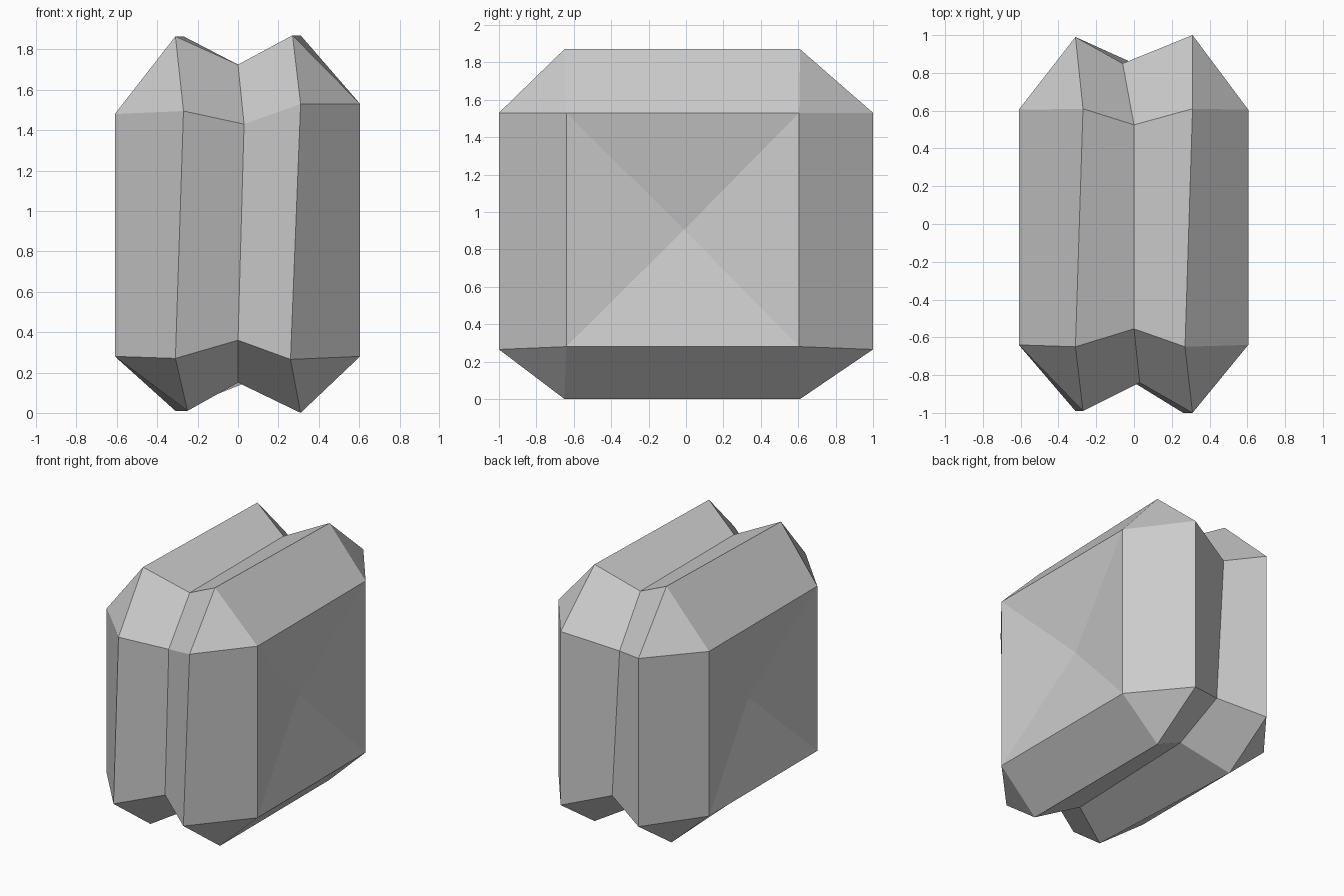
import bpy
import bmesh

cube = bpy.data.objects.get("Cube")
if cube:
    bpy.data.objects.remove(cube, do_unlink=True)

# Plain stone colour
grey = (0.6, 0.6, 0.6, 1.0)
mat = bpy.data.materials.new("stone grey")
mat.use_nodes = True
mat.diffuse_color = grey
shader = mat.node_tree.nodes["Principled BSDF"]
shader.inputs["Base Color"].default_value = grey
shader.inputs["Roughness"].default_value = 0.9

bm = bmesh.new()


def ring(xs, y_out, y_in, z_out, z_in):
    """Chamfered rectangle in y-z; each pair is (low, high)."""
    (yf, yb), (yfi, ybi), (zl, zh), (zli, zhi) = y_out, y_in, z_out, z_in
    outline = [(yf, zli), (yf, zhi), (yfi, zh), (ybi, zh),
               (yb, zhi), (yb, zli), (ybi, zl), (yfi, zl)]
    return [bm.verts.new((x, y, z)) for x, (y, z) in zip(xs, outline)]


def square_ring(x, y, z):
    """Ring without chamfers; its doubled corners are welded later."""
    return ring([x] * 8, y, y, z, z)


# Two swollen lobes with a valley between, closed by square sides
lobe_y, inner_y = (-1.0, 1.0), (-0.65, 0.61)
side_y = (-0.64, 0.605)
rings = [
    square_ring(-0.61, side_y, (0.28, 1.48)),
    ring([-0.31, -0.27, -0.31, -0.27, -0.31, -0.31, -0.31, -0.25],
         (-0.99, 0.99), inner_y, (0.01, 1.865), (0.27, 1.495)),
    ring([0, 0.03, 0, 0, -0.06, 0, 0.04, 0],
         (-0.84, 0.85), (-0.555, 0.525), (0.15, 1.725), (0.36, 1.43)),
    ring([0.26, 0.31, 0.27, 0.31, 0.31, 0.31, 0.31, 0.31],
         lobe_y, inner_y, (0, 1.87), (0.265, 1.53)),
    square_ring(0.605, side_y, (0.28, 1.53)),
]

# Skin between neighbouring rings
for a, b in zip(rings, rings[1:]):
    for i in range(8):
        j = (i + 1) % 8
        bm.faces.new((a[i], a[j], b[j], b[i]))

# Shallow dished pyramid on each side
for x, z, rim in ((-0.495, 0.88, rings[0]), (0.495, 0.905, rings[-1])):
    centre = bm.verts.new((x, -0.01, z))
    for i in range(8):
        bm.faces.new((rim[i], rim[(i + 1) % 8], centre))

bmesh.ops.remove_doubles(bm, verts=bm.verts[:], dist=0.001)
bmesh.ops.recalc_face_normals(bm, faces=bm.faces[:])

mesh = bpy.data.meshes.new("twin_lobed_stone")
bm.to_mesh(mesh)
bm.free()
mesh.materials.append(mat)
stone = bpy.data.objects.new("twin_lobed_stone", mesh)
bpy.context.collection.objects.link(stone)
